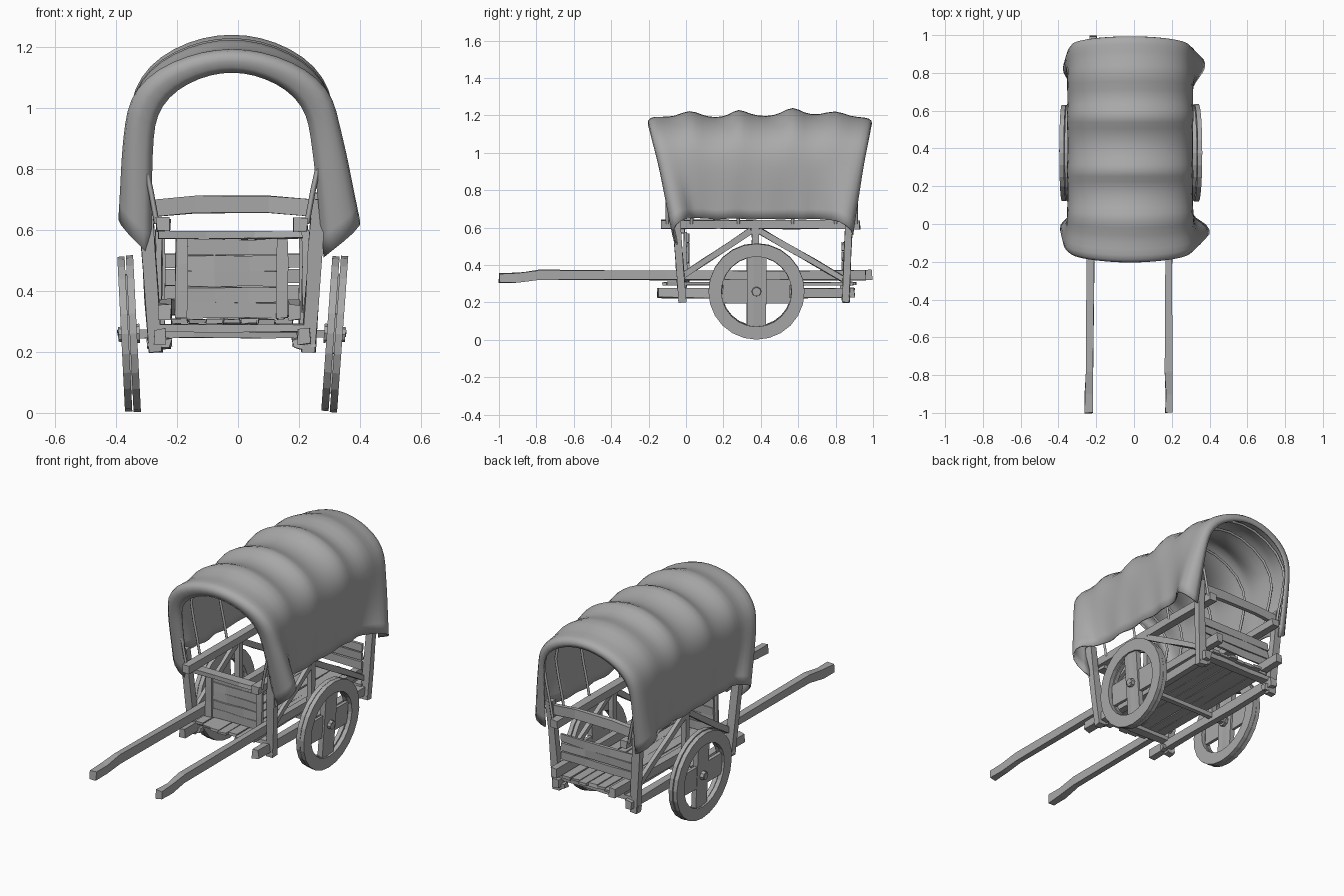
import bpy, bmesh, math, random
from mathutils import Vector, Matrix

random.seed(4)
if "Cube" in bpy.data.objects:
    bpy.data.objects.remove(bpy.data.objects["Cube"])

CX = -0.02  # centre line of the cart body
AXLE = Vector((CX, 0.377, 0.259))

grey = bpy.data.materials.new("weathered_grey")
grey.use_nodes = True
grey.diffuse_color = (0.4, 0.4, 0.4, 1)
bsdf = grey.node_tree.nodes["Principled BSDF"]
bsdf.inputs["Base Color"].default_value = (0.4, 0.4, 0.4, 1)
bsdf.inputs["Roughness"].default_value = 0.9


def finish(name, bm, smooth=False):
    bmesh.ops.recalc_face_normals(bm, faces=bm.faces)
    mesh = bpy.data.meshes.new(name)
    bm.to_mesh(mesh)
    bm.free()
    for p in mesh.polygons:
        p.use_smooth = smooth
    mesh.materials.append(grey)
    ob = bpy.data.objects.new(name, mesh)
    bpy.context.collection.objects.link(ob)
    return ob


def add_beam(bm, pts, w, h, rough=0.003):
    """Rough-hewn timber along a path: w is sideways, h is up."""
    pts = [Vector(p) for p in pts]
    if len(pts) == 2:
        pts = [pts[0].lerp(pts[1], t / 3) for t in range(4)]
    d = (pts[-1] - pts[0]).normalized()
    up = Vector((0, 1, 0)) if abs(d.z) > 0.9 else Vector((0, 0, 1))
    side = d.cross(up).normalized()
    up = side.cross(d)
    rings = []
    for p in pts:
        ring = []
        for i, j in ((-1, -1), (1, -1), (1, 1), (-1, 1)):
            noise = Vector([random.uniform(-rough, rough) for _ in range(3)])
            ring.append(bm.verts.new(p + side * i * w / 2 + up * j * h / 2 + noise))
        rings.append(ring)
    bm.faces.new(rings[0])
    bm.faces.new(rings[-1])
    for a, b in zip(rings, rings[1:]):
        for k in range(4):
            bm.faces.new((a[k], a[(k + 1) % 4], b[(k + 1) % 4], b[k]))


def beam(name, pts, w, h, rough=0.003):
    bm = bmesh.new()
    add_beam(bm, pts, w, h, rough)
    return finish(name, bm)


def add_ring(bm, x0, x1, r_in, r_out, n=24):
    """Flat wooden rim lying in the yz plane."""
    section = ((x0, r_in), (x1, r_in), (x1, r_out), (x0, r_out))
    rings = []
    for i in range(n):
        a = math.tau * i / n
        rings.append([bm.verts.new((x, r * math.cos(a), r * math.sin(a))) for x, r in section])
    for i in range(n):
        a, b = rings[i], rings[(i + 1) % n]
        for k in range(4):
            bm.faces.new((a[k], a[(k + 1) % 4], b[(k + 1) % 4], b[k]))


# Shafts running the full length under the body
beam("right_shaft", [(-0.24, -1, 0.33), (-0.24, -0.9, 0.332), (-0.237, -0.78, 0.348),
                     (-0.23, -0.1, 0.345), (-0.225, 0.5, 0.345), (-0.215, 0.995, 0.348)], 0.04, 0.05)
beam("left_shaft", [(0.185, -1, 0.33), (0.185, -0.9, 0.332), (0.183, -0.78, 0.348),
                    (0.185, -0.1, 0.345), (0.185, 0.5, 0.345), (0.185, 0.96, 0.345)], 0.036, 0.05)

# Side frames
for side, s in (("left", 1), ("right", -1)):
    def at(x, y, z):
        return (CX + s * x, y, z)
    beam(side + "_lower_rail", [at(0.235, -0.15, 0.25), at(0.235, 0.9, 0.25)], 0.04, 0.05, 0.005)
    beam(side + "_upper_rail", [at(0.225, -0.135, 0.618), at(0.225, 0.93, 0.615)], 0.045, 0.045)
    beam(side + "_front_post", [at(0.25, -0.02, 0.2), at(0.285, -0.055, 0.7)], 0.045, 0.04)
    beam(side + "_rear_post", [at(0.25, 0.853, 0.2), at(0.285, 0.875, 0.72)], 0.045, 0.04)
    beam(side + "_middle_post", [at(0.235, 0.37, 0.26), at(0.235, 0.37, 0.6)], 0.03, 0.035)
    beam(side + "_front_brace", [at(0.24, 0.35, 0.585), at(0.24, -0.02, 0.34)], 0.022, 0.032)
    beam(side + "_rear_brace", [at(0.24, 0.39, 0.585), at(0.24, 0.84, 0.325)], 0.022, 0.032)
    for end, y in (("front", -0.02), ("rear", 0.853)):
        beam(f"{side}_{end}_foot_pin", [at(0.2, y, 0.228), at(0.275, y, 0.228)], 0.035, 0.03, 0.006)

# Floor planks and the beams that carry them
bm = bmesh.new()
for i in range(7):
    x = CX - 0.171 + i * 0.057
    add_beam(bm, [(x, -0.1 + random.uniform(-0.03, 0.02), 0.3),
                  (x, 0.89 + random.uniform(-0.02, 0.02), 0.3)], 0.053, 0.016)
finish("floor_planks", bm)
for name, y in (("front", -0.02), ("rear", 0.85)):
    beam(name + "_floor_beam", [(CX - 0.24, y, 0.278), (CX + 0.24, y, 0.278)], 0.05, 0.025)

# Front panel with seat board, rear panel with top bar
bm = bmesh.new()
for i in range(5):
    z = 0.335 + i * 0.052
    add_beam(bm, [(CX - 0.17, 0.01, z), (CX + 0.17, 0.01, z)], 0.014, 0.05)
for s in (-1, 1):
    add_beam(bm, [(CX + s * 0.165, -0.003, 0.31), (CX + s * 0.165, -0.003, 0.575)], 0.038, 0.016)
finish("front_panel", bm)
beam("seat_board", [(CX - 0.24, -0.035, 0.583), (CX + 0.23, -0.035, 0.583)], 0.06, 0.022, 0.004)

bm = bmesh.new()
for i in range(3):
    z = 0.395 + i * 0.052
    add_beam(bm, [(CX - 0.24, 0.84, z), (CX + 0.24, 0.84, z)], 0.014, 0.048)
finish("rear_panel", bm)
beam("rear_top_bar", [(CX - 0.27, 0.875, 0.67), (CX - 0.12, 0.875, 0.683),
                      (CX + 0.12, 0.875, 0.683), (CX + 0.27, 0.875, 0.67)], 0.025, 0.055)

# Axle and wheels
beam("axle", [AXLE - Vector((0.375, 0, 0)), AXLE + Vector((0.375, 0, 0))], 0.03, 0.026)
for side, s, tilt in (("left", 1, 0.072), ("right", -1, 0.05)):
    bm = bmesh.new()
    add_ring(bm, -0.026, -0.002, 0.185, 0.254)
    add_ring(bm, 0.002, 0.026, 0.188, 0.257)
    # broad upright plank, cross bar behind it
    add_beam(bm, [(0, -0.052, 0), (0, 0.052, 0)], 0.03, 0.39, 0.002)
    add_beam(bm, [(-0.004, -0.18, 0), (-0.004, 0.18, 0)], 0.018, 0.13, 0.002)
    bmesh.ops.create_cone(bm, cap_ends=True, segments=8, radius1=0.032, radius2=0.024, depth=0.07,
                          matrix=Matrix.Rotation(s * math.pi / 2, 4, "Y"))
    lean = Matrix.Rotation(s * tilt, 4, "Y")
    bm.transform(Matrix.Translation(AXLE + Vector((s * 0.337, 0, 0))) @ lean)
    finish(side + "_wheel", bm)

# Canopy half profile, from crown to hem
HALF = [(0, 1.19), (0.09, 1.18), (0.185, 1.147), (0.265, 1.095), (0.313, 1.025),
        (0.328, 0.95), (0.327, 0.85), (0.32, 0.75), (0.315, 0.65)]
PROFILE = [(-x, z) for x, z in reversed(HALF[1:])] + HALF

# Hoops that carry the cloth
for i, y in enumerate((-0.1, 0.03, 0.28, 0.57, 0.8, 0.91)):
    curve = bpy.data.curves.new("canopy_hoop", "CURVE")
    curve.dimensions = "3D"
    curve.bevel_depth = 0.009
    curve.bevel_resolution = 0
    spline = curve.splines.new("POLY")
    spline.points.add(len(PROFILE) - 1)
    for p, (x, z) in zip(spline.points, PROFILE):
        tuck = 0.05 * max(0, 0.95 - z) / 0.3
        p.co = (CX + x * (0.93 - tuck * 3), y, z - 0.022 if z > 0.7 else 0.62, 1)
    curve.materials.append(grey)
    hoop = bpy.data.objects.new(f"canopy_hoop_{i + 1}", curve)
    bpy.context.collection.objects.link(hoop)

# Cloth stations: y, crown lift, hem flare, hem drop, backward lean, inset
STATIONS = [
    (-0.178, -0.07, 0.035, 0.14, 0.13, 0.21),
    (-0.208, -0.035, 0.05, 0.09, 0.13, 0.06),
    (-0.195, 0.002, 0.07, 0.03, 0.135, -0.07),
    (-0.14, 0.002, 0.06, 0.0, 0.14, -0.05),
    (-0.06, 0.0, 0.02, 0.0, 0.09, -0.01),
    (0.02, 0.045, 0.0, 0.0, 0.05, 0),
    (0.08, 0.01, 0.0, 0.0, 0.03, 0),
    (0.16, -0.005, 0.0, 0.01, 0, 0),
    (0.23, 0.01, 0.0, 0.0, 0, 0),
    (0.28, 0.05, 0.0, 0.0, 0, 0),
    (0.34, 0.015, 0.0, 0.01, 0, 0),
    (0.43, 0.0, 0.0, 0.0, 0, 0),
    (0.51, 0.02, 0.0, 0.01, 0, 0),
    (0.57, 0.063, 0.0, 0.0, 0, 0),
    (0.63, 0.02, 0.0, 0.01, -0.01, 0),
    (0.71, 0.008, 0.0, 0.0, -0.03, 0),
    (0.8, 0.043, 0.015, 0.01, -0.05, 0),
    (0.88, 0.0, 0.055, 0.01, -0.08, 0),
    (0.96, 0.0, 0.075, 0.03, -0.115, -0.01),
    (0.998, -0.015, 0.055, 0.07, -0.105, 0.04),
    (0.985, -0.05, 0.03, 0.09, -0.095, 0.14),
]
bm = bmesh.new()
rows = []
for y, lift, flare, drop, lean, inset in STATIONS:
    row = []
    for x, z in PROFILE:
        low = max(0, 0.95 - z) / 0.3
        sign = (x > 0) - (x < 0)
        spread = flare * (1.2 if sign > 0 else 0.55)  # the left hem hangs wider
        fold = 0.011 * math.sin(y * 31 + sign) * low
        px = x * (1 - inset) + sign * (spread * low + fold + 0.1 * max(lift, 0) * (1 - low))
        pz = z + lift * (z - 0.65) / 0.54 - drop * low
        row.append(bm.verts.new((CX + px, y + lean * (1.19 - z) / 0.54, pz)))
    rows.append(row)
for a, b in zip(rows, rows[1:]):
    for k in range(len(a) - 1):
        bm.faces.new((a[k], a[k + 1], b[k + 1], b[k]))
canopy = finish("canvas_canopy", bm, smooth=True)
sub = canopy.modifiers.new("soften", "SUBSURF")
sub.levels = sub.render_levels = 1
sub.boundary_smooth = "PRESERVE_CORNERS"
solid = canopy.modifiers.new("cloth_thickness", "SOLIDIFY")
solid.thickness = 0.008
solid.offset = 0
